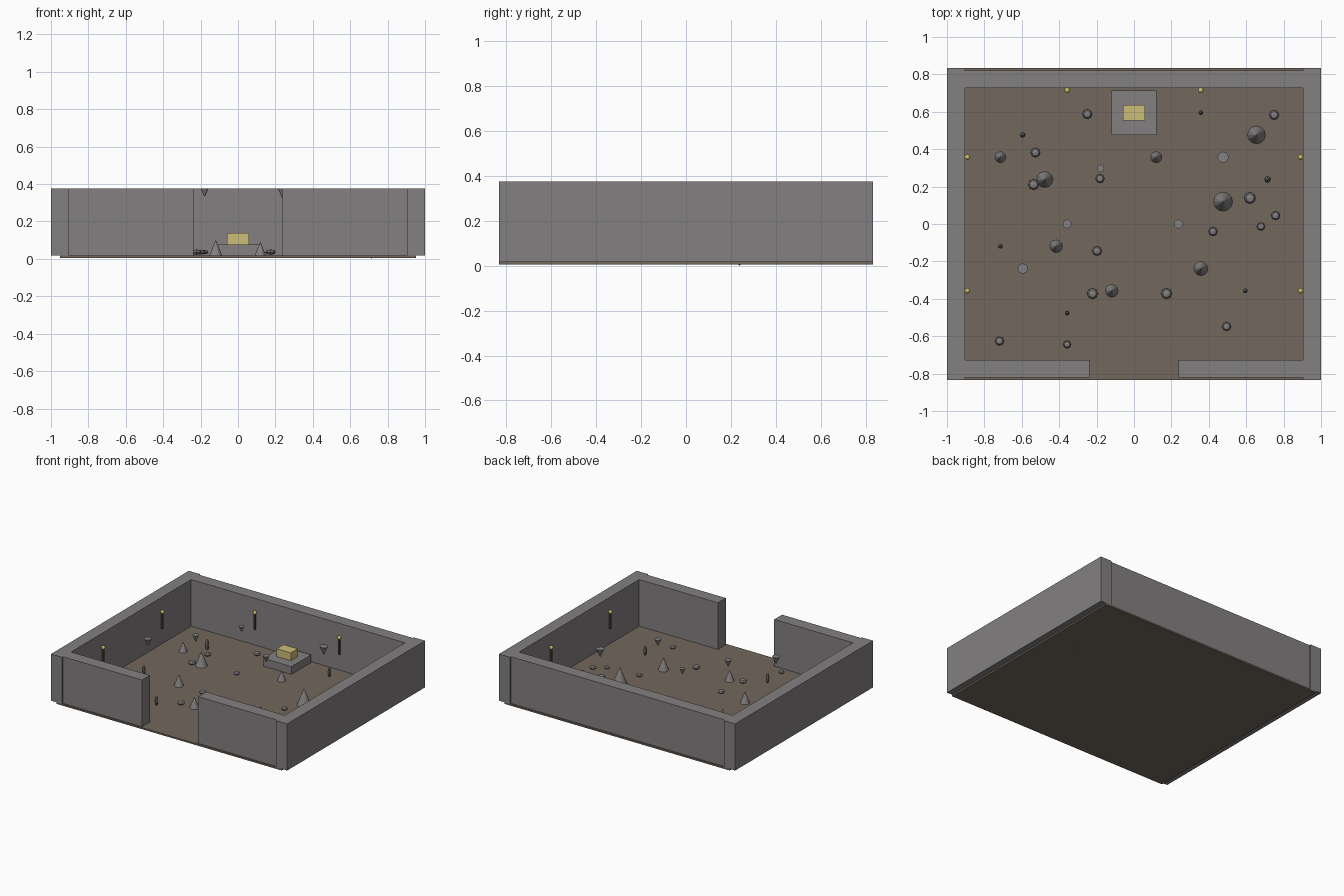
import bpy, bmesh
from mathutils import Matrix, Vector

cube = bpy.data.objects.get("Cube")
if cube:
    bpy.data.objects.remove(cube, do_unlink=True)

U = 1 / 8.4        # layout grid step
G = 0.018          # ground level
TOP = G + 3 * U    # top of the walls


def material(name, r, g, b):
    m = bpy.data.materials.new(name)
    m.use_nodes = True
    m.diffuse_color = (r, g, b, 1)
    m.node_tree.nodes["Principled BSDF"].inputs["Base Color"].default_value = (r, g, b, 1)
    return m


stone = material("grey stone", .23, .215, .222)
earth = material("brown earth", .168, .136, .109)
gold = material("pale gold", .597, .515, .188)
flame = material("yellow flame", .62, .5, .12)
wood = material("dark wood", .1, .075, .045)


def finish(name, bm, mat, loc):
    mesh = bpy.data.meshes.new(name)
    bm.to_mesh(mesh)
    bm.free()
    mesh.materials.append(mat)
    ob = bpy.data.objects.new(name, mesh)
    ob.location = loc
    bpy.context.collection.objects.link(ob)
    return ob


def box(name, x, y, z, sx, sy, sz, mat):
    """Box centred on x, y with its base at z."""
    bm = bmesh.new()
    bmesh.ops.create_cube(bm, size=1, matrix=Matrix.Diagonal((sx, sy, sz, 1)))
    finish(name, bm, mat, (x, y, z + sz / 2))


def cone(name, x, y, z, r1, r2, h, mat, sides=12):
    """Cone with its lower end at z."""
    bm = bmesh.new()
    bmesh.ops.create_cone(bm, cap_ends=True, segments=sides, radius1=r1, radius2=r2, depth=h)
    finish(name, bm, mat, (x, y, z + h / 2))


def ball(name, x, y, z, r, half_height, mat, segs=8, rings=4):
    bm = bmesh.new()
    bmesh.ops.create_uvsphere(bm, u_segments=segs, v_segments=rings, radius=1,
                              matrix=Matrix.Diagonal((r, r, half_height, 1)))
    return finish(name, bm, mat, (x, y, z))


# floor and walls, with an entrance gap at the front
box("floor", 0, 0, G - .012, 16 * U, 14 * U, .012, earth)
for side, s in (("left", 1), ("right", -1)):
    box(side + "_wall", s * 8 * U, 0, G, .8 * U, 14 * U, 3 * U, stone)
    box("front_wall_" + side, s * 4.8 * U, -6.5 * U, G, 5.6 * U, .8 * U, 3 * U, stone)
box("back_wall", 0, 6.5 * U, G, 15.2 * U, .8 * U, 3 * U, stone)

# raised platform with a treasure chest
box("platform", 0, 5 * U, G, 2 * U, 2 * U, .5 * U, stone)
box("chest", 0, 5 * U, G + .5 * U, U, .7 * U, .5 * U, gold)

# standing spikes: grid x, grid y, radius
for x, y, r in ((5.5, 4, .048), (-4, 2, .043), (4, 1, .051), (3, -2, .038),
                (-3.5, -1, .034), (-1, -3, .034), (1, 3, .03), (-6, 3, .03)):
    cone("standing_spike", x * U, y * U, G, r, r * .06, r * 2.35, stone)

# hanging spikes level with the wall tops
for x, y, r in ((4, 3, .03), (-1.5, 2.5, .02), (-3, 0, .024), (2, 0, .024), (-5, -2, .027)):
    cone("hanging_spike", x * U, y * U, TOP - 2 * r, r * .15, r, 2 * r, stone)

# flattened loose rocks
for x, y, r in ((-.25, .588, .026), (-.527, .382, .026), (-.537, .211, .029),
                (-.182, .243, .024), (.62, .139, .031), (.757, .045, .024),
                (.679, -.013, .022), (.422, -.04, .024), (.749, .583, .026),
                (-.198, -.144, .026), (-.222, -.372, .029), (.174, -.372, .029),
                (-.719, -.626, .024), (-.358, -.644, .021), (.495, -.548, .024)):
    ball("rock", x, y, G + .018, r, r * .5, stone)

# tall narrow crystals
for x, y, r in ((-5, 4, .015), (3, 5, .013), (6, 2, .018),
                (-6, -1, .013), (5, -3, .013), (-3, -4, .013)):
    ball("crystal", x * U, y * U, G + .036, r, r * 3, stone)

# wall torches
for s in (-1, 1):
    for x, y in ((3, 6), (7.48, 3), (7.48, -3)):
        cone("torch_handle", s * x * U, y * U, .145, .0095, .0095, .117, wood, 8)
        glow = ball("torch_flame", s * x * U, y * U, .272, .0145, .0145, flame, 12, 8)
        glow.data.shade_smooth()
